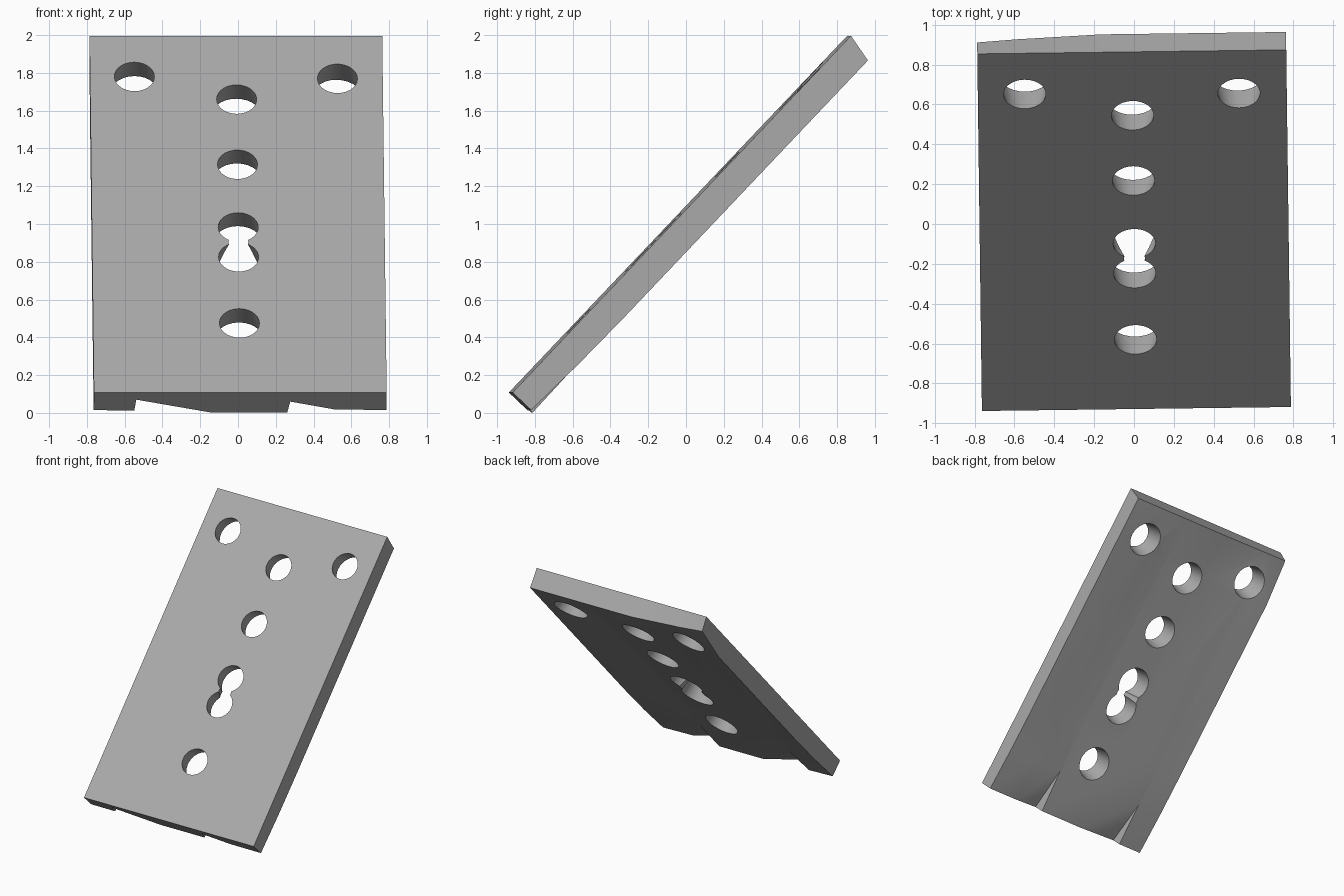
import bpy, bmesh, math
from mathutils import Matrix, Vector

cube = bpy.data.objects.get("Cube")
if cube:
    bpy.data.objects.remove(cube, do_unlink=True)

# Plate space: x across, y up the slope, z out of the front face
slope = math.atan2(1.89, 1.793)
frame = (Matrix.Rotation(0.013, 4, 'Z')
         @ Matrix.Translation((0, -0.928, 0.108))
         @ Matrix.Rotation(slope, 4, 'X'))
LENGTH, SIDE = 2.603, 0.775

grey = bpy.data.materials.new("plain_grey")
grey.use_nodes = True
grey.diffuse_color = (0.4, 0.4, 0.4, 1)
grey.node_tree.nodes["Principled BSDF"].inputs["Base Color"].default_value = (0.4, 0.4, 0.4, 1)


def make_object(name, bm):
    bmesh.ops.recalc_face_normals(bm, faces=bm.faces)
    mesh = bpy.data.meshes.new(name)
    bm.to_mesh(mesh)
    bm.free()
    mesh.materials.append(grey)
    obj = bpy.data.objects.new(name, mesh)
    bpy.context.collection.objects.link(obj)
    obj.matrix_world = frame
    return obj


# Plate: flat front, uneven back with two notches along the lower rim
columns = [-SIDE, -0.56, -0.55, -0.15, 0.25, 0.265, 0.5, SIDE]
middle = [0.155, 0.145, 0.145, 0.13, 0.13, 0.13, 0.145, 0.155]
back_rows = [
    (0.0, [0.135, 0.14, 0.055, 0.155, 0.155, 0.07, 0.13, 0.135]),
    (0.35, [0.15] * 8),
    (0.7, middle),
    (2.2, middle),
    (2.57, [0.11, 0.13, 0.13, 0.155, 0.155, 0.155, 0.155, 0.155]),
]
bm = bmesh.new()
back = [[bm.verts.new((x, v, -d)) for x, d in zip(columns, depths)]
        for v, depths in back_rows]
front = [bm.verts.new((x, v, 0)) for v in (0, LENGTH) for x in columns]
low, high = front[:8], front[8:]
for a, b in zip(back, back[1:]):
    for i in range(7):
        bm.faces.new((a[i], a[i + 1], b[i + 1], b[i]))
for i in range(7):
    bm.faces.new((low[i], low[i + 1], back[0][i + 1], back[0][i]))
    bm.faces.new((high[i], high[i + 1], back[-1][i + 1], back[-1][i]))
bm.faces.new(low + high[::-1])
for i in (0, -1):
    bm.faces.new([low[i]] + [row[i] for row in back] + [high[i]])
bmesh.ops.recalc_face_normals(bm, faces=bm.faces)
bmesh.ops.triangulate(bm, faces=bm.faces)
plate = make_object("drilled_plate", bm)
bpy.context.view_layer.objects.active = plate
plate.select_set(True)


# Holes flare toward the back
def drill(x, height, front_radius, back_radius):
    bm = bmesh.new()
    v = (height - 0.108) / math.sin(slope)
    bmesh.ops.create_cone(bm, cap_ends=True, segments=28, radius1=back_radius,
                          radius2=front_radius, depth=0.22,
                          matrix=Matrix.Translation((x, v, -0.09)))
    cutter = make_object("hole_cutter", bm)
    cutter.hide_render = True
    bpy.context.view_layer.update()
    mod = plate.modifiers.new("hole", 'BOOLEAN')
    mod.operation = 'DIFFERENCE'
    mod.solver = 'EXACT'
    mod.object = cutter
    bpy.ops.object.modifier_apply(modifier=mod.name)
    bpy.data.objects.remove(cutter, do_unlink=True)


for x, height in [(-0.54, 1.78), (0.535, 1.77), (0, 1.66), (0, 1.315),
                  (0, 0.983), (0, 0.825), (0, 0.475)]:
    drill(x, height, 0.102, 0.145)
# Narrow neck joining the two middle holes
drill(0, 0.904, 0.045, 0.13)

bpy.ops.object.shade_smooth_by_angle(angle=math.radians(35))
